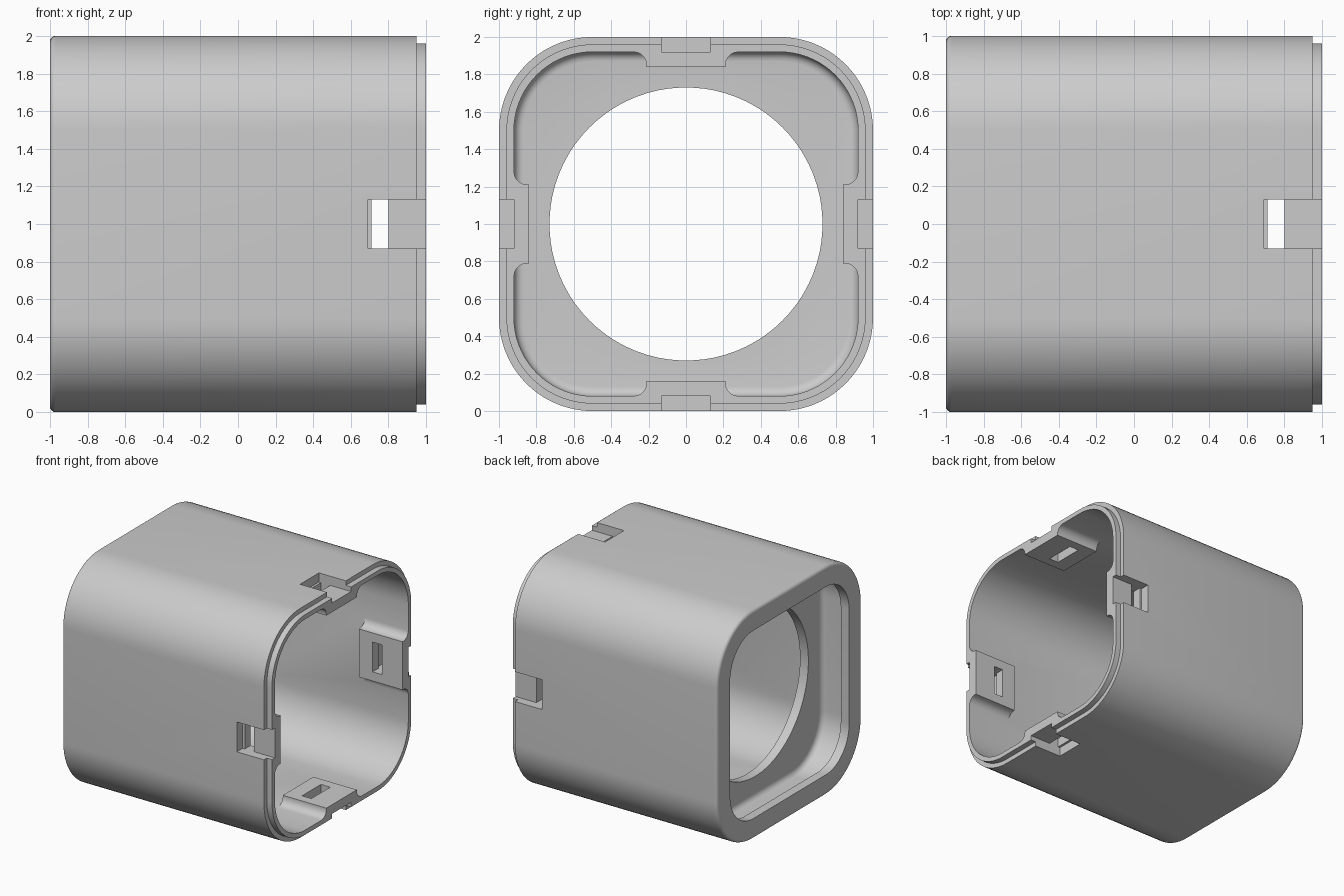
import bpy, bmesh
from math import sin, cos, pi
from mathutils import Matrix, Vector

cube = bpy.data.objects.get("Cube")
if cube:
    bpy.data.objects.remove(cube, do_unlink=True)

grey = bpy.data.materials.new("light grey plastic")
grey.use_nodes = True
colour = (0.6, 0.6, 0.6, 1)
grey.diffuse_color = colour
grey.node_tree.nodes["Principled BSDF"].inputs["Base Color"].default_value = colour

CENTRE = Vector((0, 0, 1))
CORNER = 0.5      # outer corner radius
STEPS = 18        # segments per rounded corner
HOLE = 0.73       # radius of the round opening


def make_object(name, bm):
    bmesh.ops.recalc_face_normals(bm, faces=bm.faces)
    mesh = bpy.data.meshes.new(name)
    bm.to_mesh(mesh)
    bm.free()
    mesh.materials.append(grey)
    obj = bpy.data.objects.new(name, mesh)
    bpy.context.collection.objects.link(obj)
    return obj


def ring(x, half, round_hole=False):
    """Rounded square (or matching circle) across the x axis."""
    points = []
    count = STEPS + 1
    radius = CORNER - (1 - half)
    for k in range(4):
        mid = (k + 0.5) * pi / 2
        sy, sz = (1 if cos(mid) > 0 else -1), (1 if sin(mid) > 0 else -1)
        for j in range(count):
            if round_hole:
                a = (k * count + j + 0.5) * pi / 2 / count
                y, z = half * cos(a), half * sin(a)
            else:
                a = (k + j / STEPS) * pi / 2
                y = sy * (half - radius) + radius * cos(a)
                z = sz * (half - radius) + radius * sin(a)
            points.append(Vector((x, y, z)) + CENTRE)
    return points


def arc(cx, cy, r, start, end, n=5):
    return [(cx + r * cos(start + (end - start) * i / n),
             cy + r * sin(start + (end - start) * i / n)) for i in range(n + 1)]


def prism(name, section, x0, x1, side):
    """Extrude a (across, outward) section along x and turn it to one side."""
    bm = bmesh.new()
    face = bm.faces.new([bm.verts.new((x0, a, d)) for a, d in section])
    out = bmesh.ops.extrude_face_region(bm, geom=[face])
    verts = [v for v in out["geom"] if isinstance(v, bmesh.types.BMVert)]
    bmesh.ops.translate(bm, vec=(x1 - x0, 0, 0), verts=verts)
    turn = Matrix.Translation(CENTRE) @ Matrix.Rotation(side * pi / 2, 4, 'X')
    bmesh.ops.transform(bm, matrix=turn, verts=bm.verts)
    return make_object(name, bm)


def box(name, x0, x1, width, low, high, side):
    return prism(name, [(-width, low), (width, low), (width, high), (-width, high)],
                 x0, x1, side)


def combine(target, tool, operation):
    mod = target.modifiers.new(operation.lower(), 'BOOLEAN')
    mod.operation, mod.solver, mod.object = operation, 'EXACT', tool
    tool.hide_render = True
    bpy.ops.object.select_all(action='DESELECT')
    bpy.context.view_layer.objects.active = target
    target.select_set(True)
    bpy.ops.object.modifier_apply(modifier=mod.name)
    bpy.data.objects.remove(tool, do_unlink=True)


# Shell: wall profile (x, half width) swept around the x axis
F = 0.05
rings = [ring(0.95, 1.0)]
rings += [ring(x, h) for x, h in arc(-0.97, 0.97, 0.03, pi / 2, pi)]
rings += [ring(-1, 0.82), ring(-0.92, 0.82), ring(-0.92, 0.92)]
rings += [ring(x, h) for x, h in arc(-0.67 - F, 0.92 - F, F, pi / 2, 0)]
rings += [ring(-0.67, HOLE, True), ring(-0.59, HOLE, True)]
rings += [ring(x, h) for x, h in arc(-0.59 + F, 0.92 - F, F, pi, pi / 2)]
rings += [ring(1.0, 0.92), ring(1.0, 0.96), ring(0.95, 0.96)]

bm = bmesh.new()
loops = [[bm.verts.new(p) for p in r] for r in rings]
for a, b in zip(loops, loops[1:] + loops[:1]):
    for i in range(len(a)):
        n = (i + 1) % len(a)
        bm.faces.new((a[i], a[n], b[n], b[i]))
shell = make_object("housing_shell", bm)

# Latch boss section with hollow fillets against the wall
left = arc(-0.28, 0.85, 0.07, pi / 2, 0)
boss = [(-0.28, 0.94)] + left + [(-0.21, 0.84)]
boss += [(-a, d) for a, d in reversed(boss)]

# One latch in the middle of each of the four sides
for side in range(4):
    combine(shell, prism("latch_boss", boss, 0.58, 1.0, side), 'UNION')
    combine(shell, box("recess_cutter", 0.69, 1.1, 0.13, 0.92, 1.1, side), 'DIFFERENCE')
    combine(shell, box("slot_cutter", 0.71, 0.80, 0.13, 0.75, 1.0, side), 'DIFFERENCE')

bpy.ops.object.select_all(action='DESELECT')
shell.select_set(True)
bpy.context.view_layer.objects.active = shell
bpy.ops.object.shade_smooth_by_angle(angle=pi / 6)
